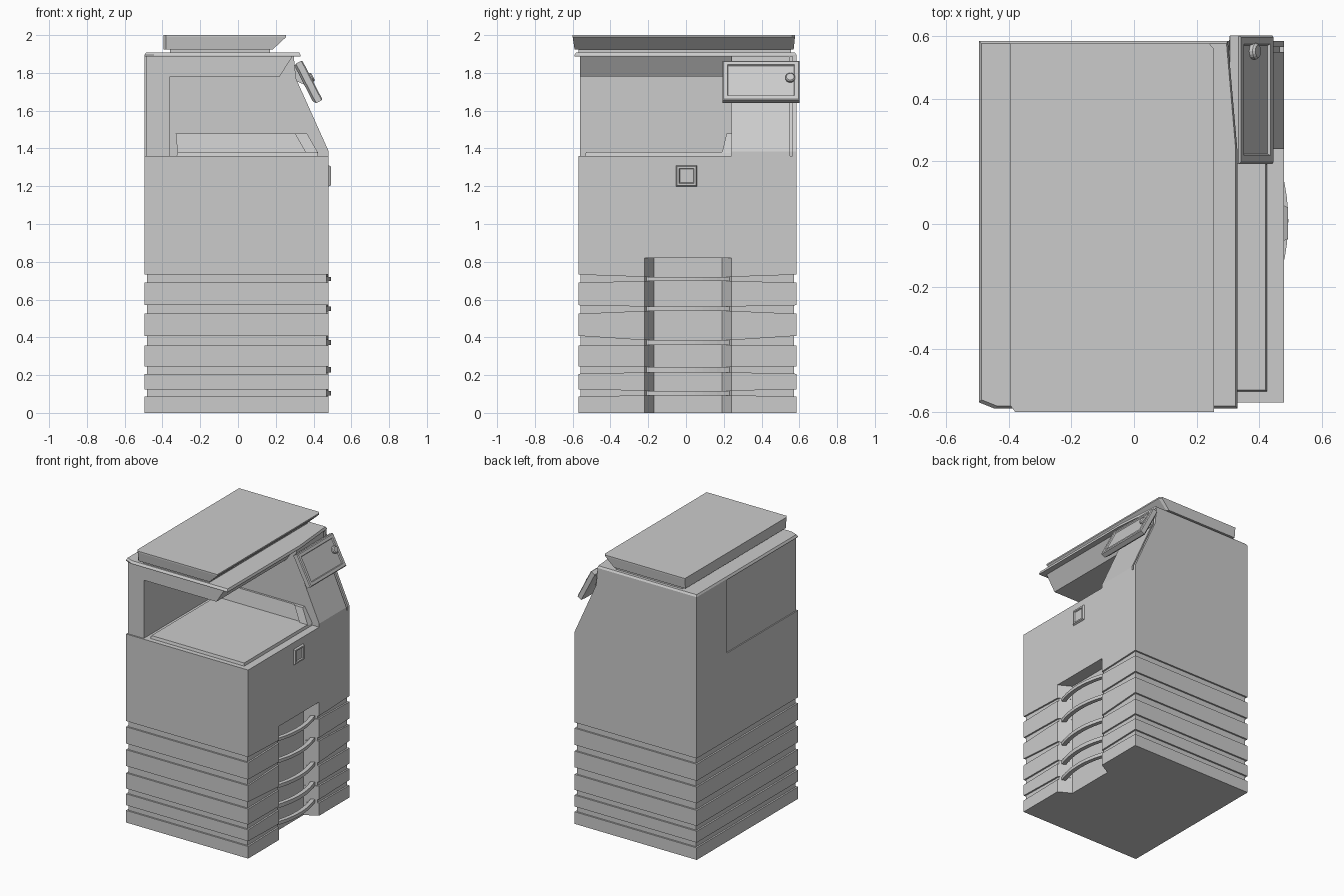
import bpy, bmesh, math
from mathutils import Vector, Matrix

if "Cube" in bpy.data.objects:
    bpy.data.objects.remove(bpy.data.objects["Cube"])


def finish(name, bm):
    bmesh.ops.recalc_face_normals(bm, faces=bm.faces)
    me = bpy.data.meshes.new(name)
    bm.to_mesh(me)
    bm.free()
    ob = bpy.data.objects.new(name, me)
    bpy.context.collection.objects.link(ob)
    return ob


def loft(name, rings):
    """Closed solid through rings of equal length."""
    bm = bmesh.new()
    vs = [[bm.verts.new(p) for p in r] for r in rings]
    n = len(rings[0])
    for a, b in zip(vs, vs[1:]):
        for i in range(n):
            j = (i + 1) % n
            bm.faces.new((a[i], a[j], b[j], b[i]))
    bm.faces.new(vs[0])
    bm.faces.new(vs[-1])
    return finish(name, bm)


def rect(x0, x1, y0, y1, z):
    return [(x0, y0, z), (x1, y0, z), (x1, y1, z), (x0, y1, z)]


def box(name, x0, x1, y0, y1, z0, z1):
    return loft(name, [rect(x0, x1, y0, y1, z0), rect(x0, x1, y0, y1, z1)])


def prism(name, xz, y0, y1):
    return loft(name, [[(x, y, z) for x, z in xz] for y in (y0, y1)])


# (outer low, outer high, handle low, handle high) of each drawer gap
GAPS = [(.087, .125, .093, .117), (.207, .245, .215, .243), (.357, .408, .360, .385),
        (.525, .570, .540, .563), (.690, .732, .698, .720)]


# Drawer section: notched outline with tapering grooves between drawers
def outline(z, zn, d):
    a, b, c, e = -.495 + d, .48 - d, -.57 + d, .585 - d
    return [(a, c, z), (b, c, z), (b, -.22, zn), (.39, -.17, zn),
            (.39, .19, zn), (b, .24, zn), (b, e, z), (a, e, z)]


rings = [outline(0, 0, 0)]
for lo, hi, nlo, nhi in GAPS:
    rings += [outline(lo, nlo, 0), outline(lo, nlo, .012),
              outline(hi, nhi, .012), outline(hi, nhi, 0)]
rings.append(outline(.82, .82, 0))
loft("drawer_section", rings)

# Curved drawer handles crossing the recess
for k, (_, _, z0, z1) in enumerate(GAPS):
    arc = []
    for i in range(13):
        t = -1 + i / 6
        arc.append((.449 + .044 * (1 - t * t), .01 + .23 * t))
    sec = arc + [(x - .03, y) for x, y in reversed(arc)]
    loft(f"drawer_handle_{k + 1}", [[(x, y, z) for x, y in sec] for z in (z0, z1)])

# Upper cabinet
box("cabinet", -.495, .48, -.57, .585, .82, 1.36)

# Side latch with dished face
latch = loft("side_latch", [[(x, y, z) for y, z in ((-m, 1.255 - m), (m, 1.255 - m), (m, 1.255 + m), (-m, 1.255 + m))]
                            for x, m in ((.475, .056), (.48, .056), (.492, .05), (.492, .04), (.484, .036))])
latch.location.y = .003

# Output bay: left wall, overhead scanner and raised tray
box("bay_left_wall", -.487, -.36, -.56, .24, 1.36, 1.78)
prism("scanner_body", [(-.487, 1.78), (.22, 1.78), (.29, 1.89), (-.487, 1.89)], -.56, .24)
loft("output_tray", [rect(-.325, .425, -.535, .24, 1.36), rect(-.32, .42, -.53, .24, 1.38)])


# Sloped ledge at the rear of the tray
def ledge(name, xb0, xb1, xt0, xt1, yb, yt):
    loft(name, [rect(xb0, xb1, yb, .25, 1.375), rect(xt0, xt1, yt, .25, 1.48)])


ledge("tray_ledge", -.32, .37, -.33, .31, .205, .225)
ledge("tray_ledge_end", .36, .425, .30, .365, .19, .215)


# Rear column with sloped side and a narrow seam near the back
def column(name, d, y0, y1):
    prism(name, [(-.495, 1.36), (.48 - d, 1.36), (.48 - d, 1.385), (.307 - d, 1.77),
                 (.295 - d, 1.89), (-.495, 1.89)], y0, y1)


column("rear_column", .0, .24, .55)
column("column_seam", .014, .55, .565)
column("column_back_panel", 0, .565, .585)

# Scanner rim with one clipped corner and thin flared edge
rim = [(-.495, -.57), (-.445, -.59), (.33, -.59), (.33, .24), (.30, .585), (-.495, .585)]
loft("scanner_rim", [[(x, y, 1.888) for x, y in rim], [(x, y, 1.895) for x, y in rim],
                     [(x * .985, y * .985, 1.908) for x, y in rim]])

# Document lid on its pad
box("lid_pad", -.36, .17, -.57, .555, 1.90, 1.93)
lid = [(-.395, -.58), (-.38, -.60), (.255, -.60), (.255, .56), (.24, .577), (-.395, .577)]
bottom = [(-.395, -.575), (-.38, -.59), (.185, -.59), (.185, .555), (.175, .57), (-.395, .57)]
loft("document_lid", [[(x, y, 1.925) for x, y in bottom], [(x, y, 1.99) for x, y in lid],
                      [(x, y, 2.0) for x, y in lid]])

# Tilted control panel: local x = down the slope, local z = outward
n = Vector((.89, 0, .46)).normalized()
down = Vector((n.z, 0, -n.x))
frame = Matrix((down, Vector((0, 1, 0)), n)).transposed().to_4x4()
frame.translation = (.394, .397, 1.762)


def prect(hx, hy, z):
    return rect(-hx, hx, -hy, hy, z)


panel = loft("control_panel", [prect(.10, .185, -.05), prect(.118, .205, -.038), prect(.118, .205, -.006),
                               prect(.112, .199, 0), prect(.092, .178, 0), prect(.088, .174, -.008)])
panel.matrix_world = frame

# Round panel button
circle = [(math.cos(i * math.pi / 8), math.sin(i * math.pi / 8)) for i in range(16)]
knob = loft("panel_button", [[(r * c - .015, r * s + .155, z) for c, s in circle]
                             for r, z in ((.026, -.012), (.026, .004), (.02, .011))])
knob.matrix_world = frame

# Arm joining the panel to the column
prism("panel_arm", [(.25, 1.86), (.33, 1.83), (.37, 1.73), (.30, 1.76)], .27, .54)
